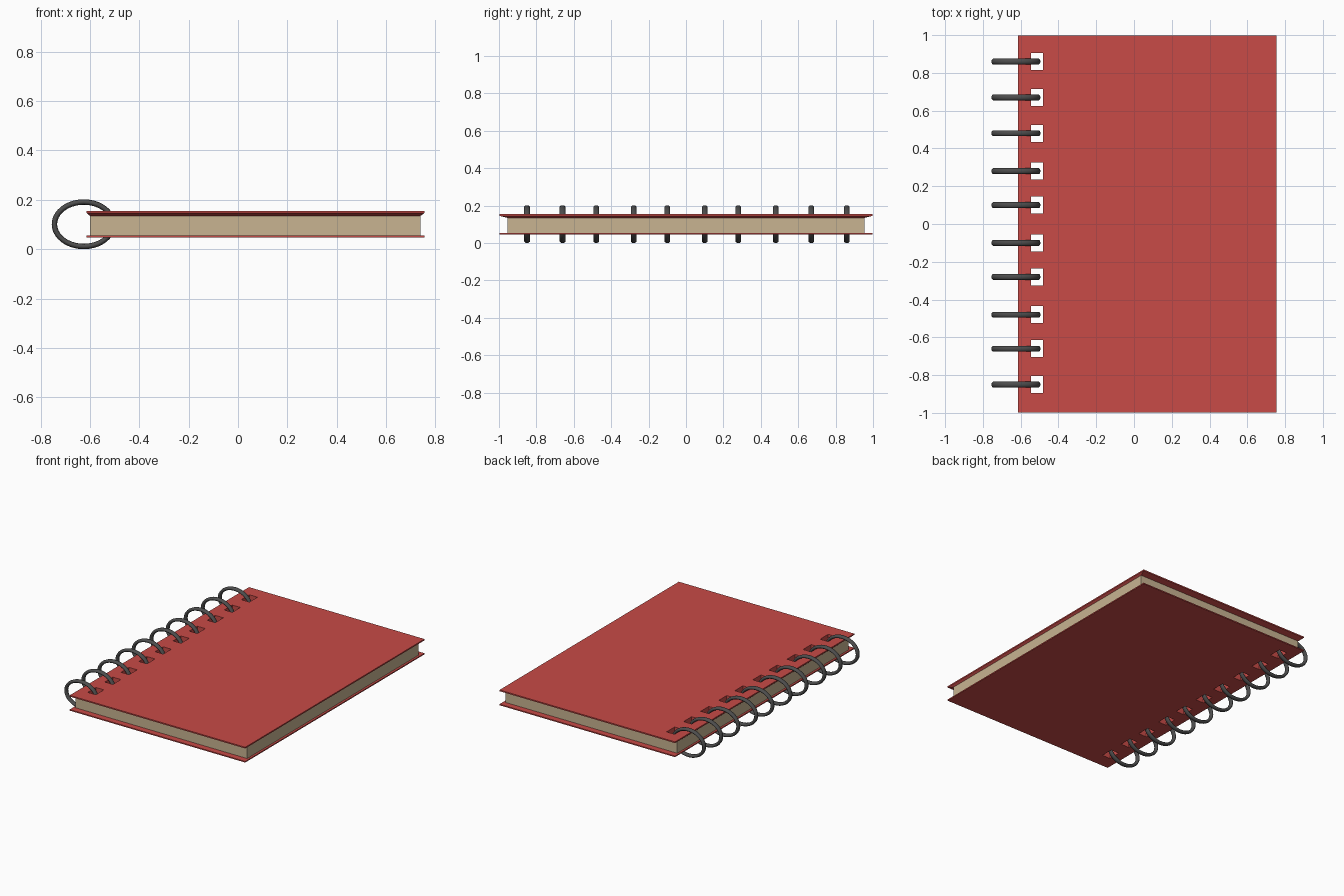
import bpy, bmesh, math

if "Cube" in bpy.data.objects:
    bpy.data.objects.remove(bpy.data.objects["Cube"])

def material(name, rgb):
    m = bpy.data.materials.new(name)
    m.diffuse_color = (*rgb, 1)
    m.use_nodes = True
    m.node_tree.nodes["Principled BSDF"].inputs["Base Color"].default_value = m.diffuse_color
    return m

RED = material("cover red", (0.58, 0.07, 0.063))
PAPER = material("paper cream", (0.58, 0.456, 0.285))
METAL = material("dark wire", (0.075, 0.075, 0.075))

RING_Y = [-0.85, -0.66, -0.48, -0.28, -0.10, 0.10, 0.28, 0.48, 0.67, 0.86]
HOLE_X = (-0.545, -0.482)
HOLE_HALF = 0.045
COVER = (-0.613, 0.755, -0.998, 0.998)
BLOCK = (-0.60, 0.74, -0.955, 0.955)

def finish(bm, name, mats):
    bmesh.ops.recalc_face_normals(bm, faces=bm.faces[:])
    me = bpy.data.meshes.new(name)
    bm.to_mesh(me)
    bm.free()
    for m in mats:
        me.materials.append(m)
    ob = bpy.data.objects.new(name, me)
    bpy.context.collection.objects.link(ob)
    return ob

def slab(name, levels, mats, hole_mat=0, caps=True):
    """Punched sheet: levels are (z, outline) from bottom to top."""
    bm = bmesh.new()
    grids = []
    for z, (x0, x1, y0, y1) in levels:
        xs = [x0, *HOLE_X, x1]
        ys = [y0] + [y + s * HOLE_HALF for y in RING_Y for s in (-1, 1)] + [y1]
        grids.append([[bm.verts.new((x, y, z)) for y in ys] for x in xs])
    nx, ny = 3, len(grids[0][0]) - 1

    def solid(i, j):
        return 0 <= i < nx and 0 <= j < ny and not (i == 1 and j % 2 == 1)

    for i in range(nx):
        for j in range(ny):
            if not solid(i, j):
                continue
            corners = [(i, j), (i + 1, j), (i + 1, j + 1), (i, j + 1)]
            if caps:
                for g in (grids[0], grids[-1]):
                    bm.faces.new([g[a][b] for a, b in corners])
            # walls wherever the neighbouring cell is empty
            for k, (di, dj) in enumerate([(0, -1), (1, 0), (0, 1), (-1, 0)]):
                ni, nj = i + di, j + dj
                if solid(ni, nj):
                    continue
                (a, b), (c, d) = corners[k], corners[(k + 1) % 4]
                inner = 0 <= ni < nx and 0 <= nj < ny
                for lo, hi in zip(grids, grids[1:]):
                    f = bm.faces.new([lo[a][b], lo[c][d], hi[c][d], hi[a][b]])
                    f.material_index = hole_mat if inner else 0
    return finish(bm, name, mats)

# covers and page block
slab("back_cover", [(0.047, COVER), (0.055, COVER)], [RED])
slab("page_block", [(0.055, BLOCK), (0.135, BLOCK)], [PAPER, RED], hole_mat=1, caps=False)
slab("front_cover", [(0.135, BLOCK), (0.146, COVER), (0.155, COVER)], [RED])

# oval binding rings
def ring(name, y, cx=-0.625, cz=0.101, a=0.119, b=0.09, seg=40, sides=10):
    bm = bmesh.new()
    loops = []
    for i in range(seg):
        t = 2 * math.pi * i / seg
        loop = []
        for k in range(sides):
            p = 2 * math.pi * k / sides
            r = 0.011 * math.cos(p)
            loop.append(bm.verts.new((cx + (a + r) * math.cos(t),
                                      y + 0.016 * math.sin(p),
                                      cz + (b + r) * math.sin(t))))
        loops.append(loop)
    for i in range(seg):
        u, v = loops[i], loops[(i + 1) % seg]
        for k in range(sides):
            n = (k + 1) % sides
            bm.faces.new([u[k], u[n], v[n], v[k]]).smooth = True
    finish(bm, name, [METAL])

for n, y in enumerate(RING_Y):
    ring(f"binding_ring_{n + 1}", y)
